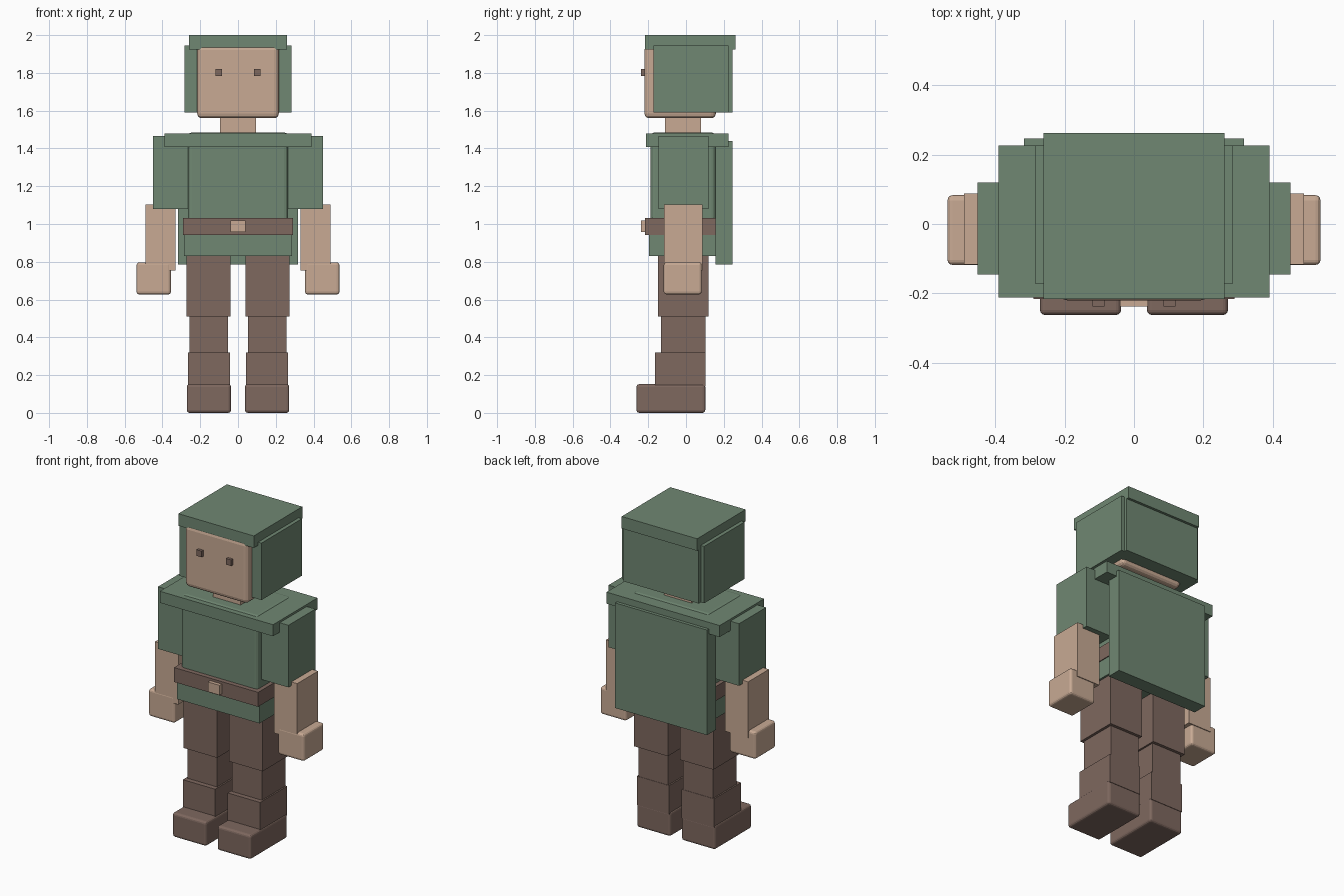
import bpy

if "Cube" in bpy.data.objects:
    bpy.data.objects.remove(bpy.data.objects["Cube"])


def material(name, rgb):
    m = bpy.data.materials.new(name)
    m.diffuse_color = (*rgb, 1.0)
    m.use_nodes = True
    m.node_tree.nodes["Principled BSDF"].inputs["Base Color"].default_value = m.diffuse_color
    return m


GREEN = material("moss green", (0.162, 0.245, 0.170))
SKIN = material("warm skin", (0.578, 0.402, 0.296))
BROWN = material("dull brown", (0.209, 0.138, 0.114))


def block(name, mat, x, y, z, bevel=0.0):
    """Box spanning the given (min, max) ranges, optionally with rounded edges."""
    spans = (x, y, z)
    bpy.ops.mesh.primitive_cube_add(size=1, location=[(a + b) / 2 for a, b in spans])
    ob = bpy.context.object
    ob.name = name
    ob.scale = [b - a for a, b in spans]
    bpy.ops.object.transform_apply(location=False, rotation=False, scale=True)
    ob.data.materials.append(mat)
    if bevel:
        mod = ob.modifiers.new("rounded edges", "BEVEL")
        mod.width = bevel
        mod.segments = 3
    return ob


def centred(name, mat, half, y, z, bevel=0.0):
    return block(name, mat, (-half, half), y, z, bevel)


def pair(name, mat, x, y, z, bevel=0.0):
    """The same block on the left and right."""
    block("right_" + name, mat, x, y, z, bevel)
    block("left_" + name, mat, (-x[1], -x[0]), y, z, bevel)


# head and neck
centred("head", SKIN, 0.216, (-0.22, 0.158), (1.56, 1.945), 0.025)
centred("neck", SKIN, 0.095, (-0.11, 0.08), (1.47, 1.58))
pair("eye", BROWN, (0.085, 0.119), (-0.238, -0.21), (1.783, 1.821))

# hood
centred("hood_top", GREEN, 0.26, (-0.216, 0.262), (1.925, 2.0))
centred("hood_back", GREEN, 0.26, (0.15, 0.246), (1.59, 1.935))
pair("hood_side", GREEN, (0.218, 0.283), (-0.173, 0.226), (1.59, 1.945))

# torso, shoulders and cape
centred("torso", GREEN, 0.265, (-0.187, 0.156), (0.86, 1.485), 0.022)
centred("shoulder_mantle", GREEN, 0.39, (-0.212, 0.226), (1.408, 1.48))
centred("cape", GREEN, 0.317, (0.156, 0.246), (0.785, 1.44))
centred("tunic_skirt", GREEN, 0.285, (-0.195, 0.158), (0.83, 0.95))

# belt
centred("belt", BROWN, 0.29, (-0.216, 0.16), (0.943, 1.033))
centred("buckle", SKIN, 0.04, (-0.238, -0.21), (0.957, 1.018))

# arms
pair("sleeve", GREEN, (0.265, 0.45), (-0.146, 0.12), (1.08, 1.467))
pair("forearm", SKIN, (0.33, 0.49), (-0.117, 0.088), (0.753, 1.103))
pair("hand", SKIN, (0.355, 0.537), (-0.118, 0.083), (0.627, 0.797), 0.015)

# legs
pair("thigh", BROWN, (0.041, 0.273), (-0.147, 0.12), (0.51, 0.845))
pair("calf", BROWN, (0.052, 0.257), (-0.132, 0.102), (0.31, 0.515))
pair("boot_shaft", BROWN, (0.043, 0.266), (-0.163, 0.104), (0.14, 0.32))
pair("foot", BROWN, (0.037, 0.271), (-0.262, 0.102), (0.0, 0.152), 0.015)
